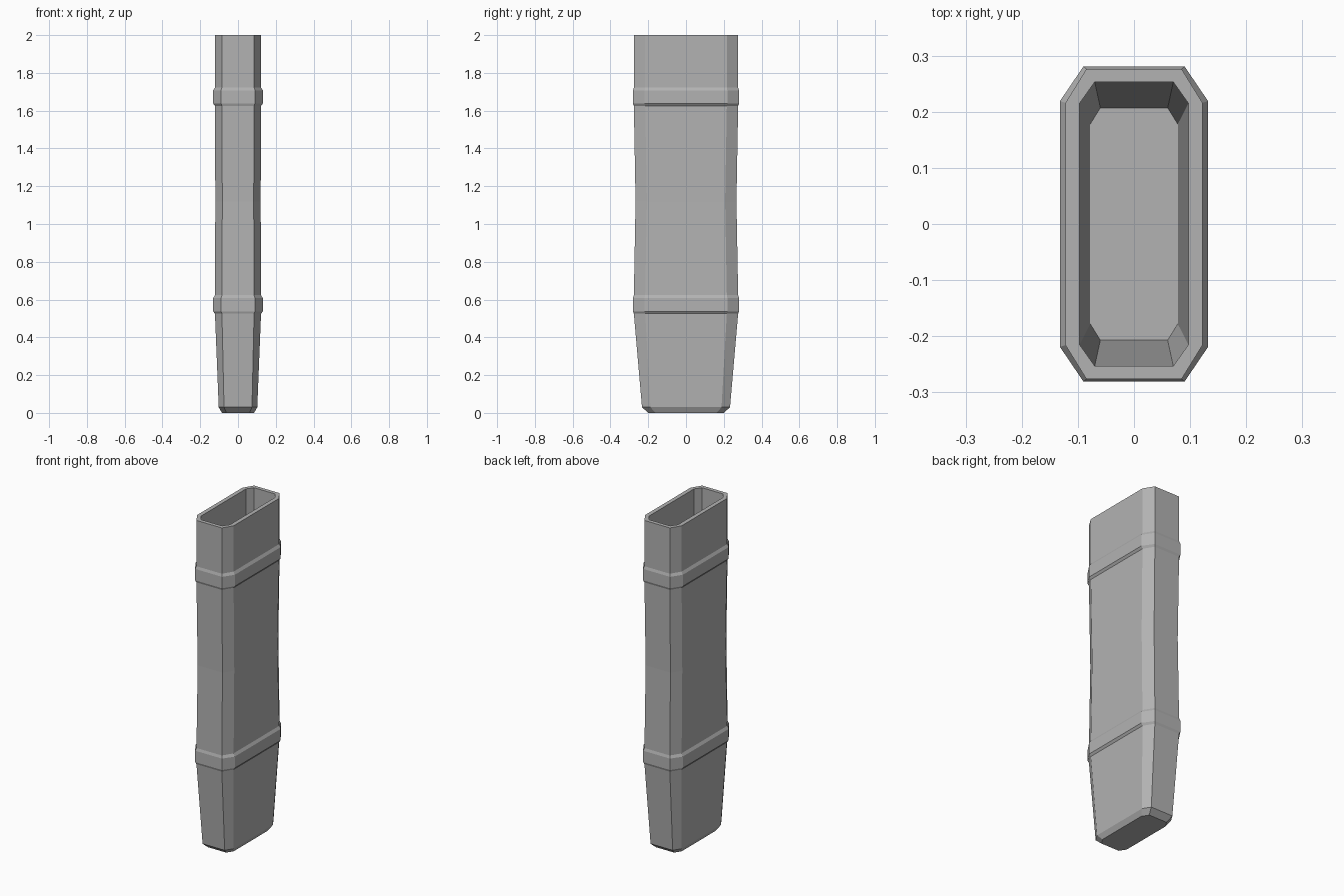
import bpy
import bmesh

if "Cube" in bpy.data.objects:
    bpy.data.objects.remove(bpy.data.objects["Cube"], do_unlink=True)

grey = bpy.data.materials.new("Mid grey")
grey.use_nodes = True
colour = (0.45, 0.45, 0.45, 1)
grey.diffuse_color = colour
grey.node_tree.nodes["Principled BSDF"].inputs["Base Color"].default_value = colour


def octagon(bm, z, hx, hy, cx, cy):
    """Ring with half sizes hx, hy and corners cut back by cx, cy."""
    quarter = [(hx, hy - cy), (hx - cx, hy)]
    points = quarter + [(-x, y) for x, y in reversed(quarter)]
    points += [(-x, -y) for x, y in points]
    return [bm.verts.new((x, y, z)) for x, y in points]


def band(z, wide, mid):
    """Raised strap with bevelled edges, from its bottom height upwards."""
    raised = (0.132, 0.281, 0.042, 0.062)
    return [(z, *wide), (z + 0.013, *raised), (z + 0.082, *raised), (z + 0.098, *mid)]


mouth = (0.122, 0.276, 0.037, 0.06)
waist = (0.12, 0.267, 0.037, 0.06)
lining = (0.097, 0.253, 0.027, 0.038)

# Closed base, tapered tip, two straps, waist, mouth, then the hollow inside
profile = [(0, 0.085, 0.2, 0.024, 0.038), (0.03, 0.102, 0.233, 0.028, 0.045)]
profile += band(0.525, mouth, mouth)
profile += [(1.12, *waist)]
profile += band(1.625, mouth, mouth)
profile += [(2, *mouth), (2, *lining), (0.55, *lining), (0.04, 0.078, 0.207, 0.018, 0.029)]

bm = bmesh.new()
rings = [octagon(bm, *row) for row in profile]
for low, high in zip(rings, rings[1:]):
    for i in range(8):
        j = (i + 1) % 8
        bm.faces.new((low[i], low[j], high[j], high[i]))
bm.faces.new(reversed(rings[0]))
bm.faces.new(rings[-1])
bmesh.ops.recalc_face_normals(bm, faces=bm.faces)

mesh = bpy.data.meshes.new("sheath")
bm.to_mesh(mesh)
bm.free()
mesh.materials.append(grey)
sheath = bpy.data.objects.new("sheath", mesh)
bpy.context.collection.objects.link(sheath)
